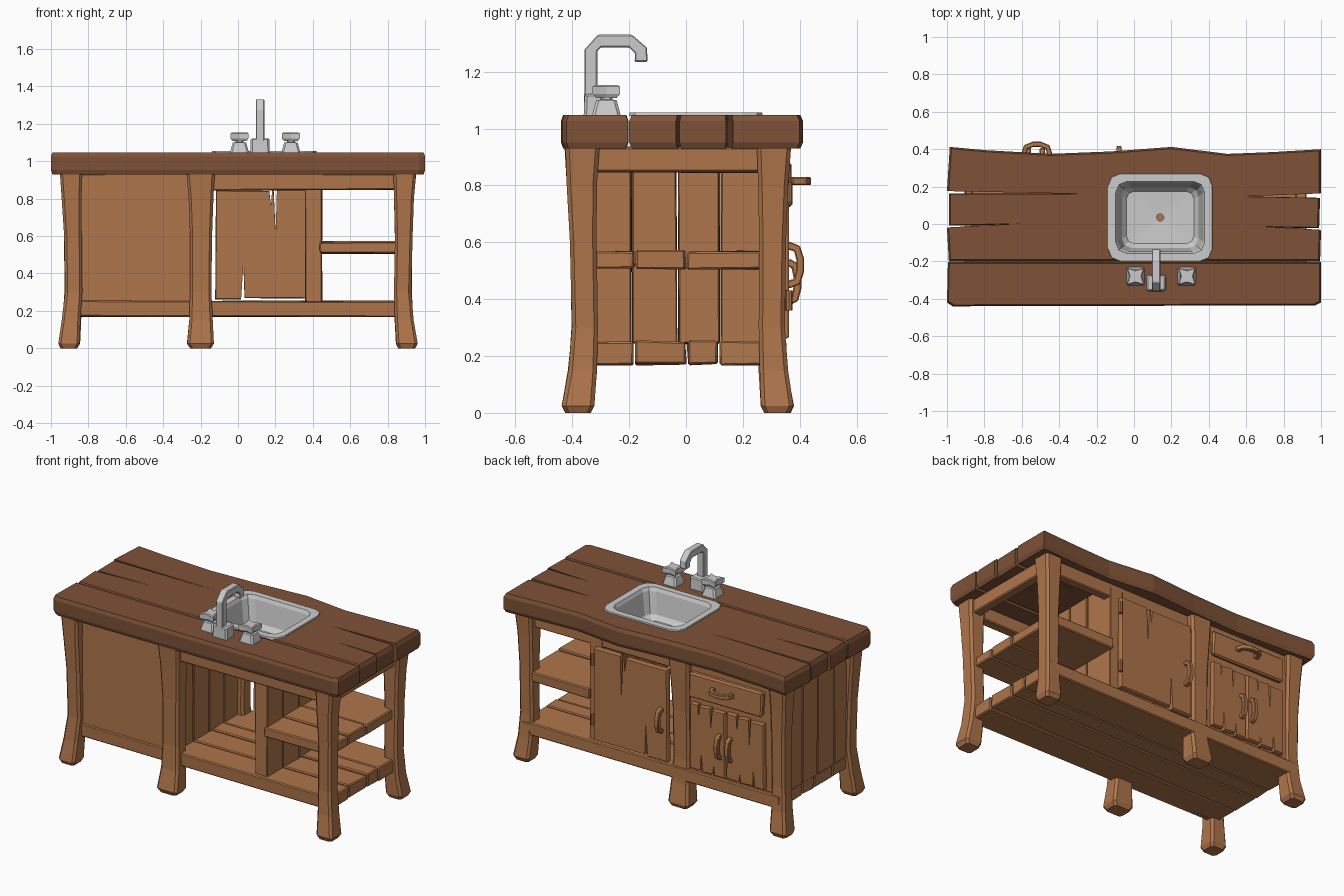
import bpy, bmesh, math, random
from mathutils import Vector

if "Cube" in bpy.data.objects:
    bpy.data.objects.remove(bpy.data.objects["Cube"])
random.seed(4)


def material(name, rgb):
    m = bpy.data.materials.new(name)
    m.diffuse_color = (*rgb, 1)
    m.use_nodes = True
    m.node_tree.nodes["Principled BSDF"].inputs["Base Color"].default_value = m.diffuse_color
    return m


WOOD = material("light_wood", (0.43, 0.18, 0.07))
DARK = material("dark_wood", (0.21, 0.085, 0.038))


def loft(name, rings, mat=None, caps=(True, True), bevel=0):
    """Skin a list of equal-length rings of 3D points."""
    bm = bmesh.new()
    vs = [[bm.verts.new(p) for p in r] for r in rings]
    n = len(rings[0])
    for a, b in zip(vs, vs[1:]):
        for i in range(n):
            bm.faces.new((a[i], a[(i + 1) % n], b[(i + 1) % n], b[i]))
    if caps[0]:
        bm.faces.new(vs[0][::-1])
    if caps[1]:
        bm.faces.new(vs[-1])
    bmesh.ops.recalc_face_normals(bm, faces=bm.faces)
    me = bpy.data.meshes.new(name)
    bm.to_mesh(me)
    bm.free()
    ob = bpy.data.objects.new(name, me)
    bpy.context.collection.objects.link(ob)
    if mat:
        me.materials.append(mat)
    if bevel:
        mod = ob.modifiers.new("bevel", "BEVEL")
        mod.width, mod.segments = bevel, 1
    return ob


def plank(name, x, y, z, jit=0.004, bevel=0.006):
    """Slightly irregular bevelled board."""
    j = lambda: random.uniform(-jit, jit)
    rings = [[(a + j(), b + j(), c + j()) for a, b in
              ((x[0], y[0]), (x[1], y[0]), (x[1], y[1]), (x[0], y[1]))] for c in z]
    return loft(name, rings, WOOD, bevel=bevel)


def slab(name, pts, lo, hi, inset, chamfer, mat, place):
    """Outline extruded from lo to hi with chamfered rims."""
    us, vs = zip(*pts)
    cu, cv = (min(us) + max(us)) / 2, (min(vs) + max(vs)) / 2
    ku, kv = 1 - 2 * inset / (max(us) - min(us)), 1 - 2 * inset / (max(vs) - min(vs))
    small = [(cu + (u - cu) * ku, cv + (v - cv) * kv) for u, v in pts]
    levels = ((small, lo), (pts, lo + chamfer), (pts, hi - chamfer), (small, hi))
    return loft(name, [[place(u, v, w) for u, v in p] for p, w in levels], mat)


def cracked_door(name, x, z, y, low=(), high=()):
    """Upright board with wedge cracks (x, depth, half width) in its edges."""
    pts = [(x[0], z[0])]
    for c, d, w in low:
        pts += [(c - w, z[0]), (c + w * .3, z[0] + d), (c + w, z[0] + .006)]
    pts += [(x[1], z[0] + .004), (x[1] - .003, z[1])]
    for c, d, w in reversed(high):
        pts += [(c + w, z[1]), (c + w * .2, z[1] - d), (c - w, z[1] - .008)]
    pts.append((x[0] + .004, z[1] - .006))
    return slab(name, pts, y[0], y[1], .004, .006, WOOD, lambda u, v, w: (u, w, v))


def sweep(name, path, side, r, mat=None):
    """Square bar following a flat path."""
    P, s, rings = [Vector(p) for p in path], Vector(side), []
    for i, p in enumerate(P):
        t = (P[min(i + 1, len(P) - 1)] - P[max(i - 1, 0)]).normalized()
        n = t.cross(s) * r
        rings.append([p + n + s * r, p - n + s * r, p - n - s * r, p + n - s * r])
    return loft(name, rings, mat, bevel=.004)


def rounded(cx, cy, hx, hy, c, z, seg=2):
    """Ring for a rectangle with rounded or chamfered corners."""
    out = []
    for k, (sx, sy) in enumerate(((1, 1), (-1, 1), (-1, -1), (1, -1))):
        for i in range(seg + 1):
            a = math.pi / 2 * (k + i / seg)
            out.append((cx + sx * (hx - c) + c * math.cos(a), cy + sy * (hy - c) + c * math.sin(a), z))
    return out


# Countertop: straight front plank, wavy cracked back slab
flat = lambda u, v, w: (u, v, w)
slab("counter_front_plank", [(-1, -.42), (-.97, -.44), (.97, -.435), (1, -.42), (1, -.204), (-.995, -.202)],
     .93, 1.048, .008, .022, DARK, flat)
outline = [(-.99, -.2), (.995, -.2), (1, -.035), (.7, -.018), (.99, -.022), (.995, .14), (.57, .148), (1, .165),
           (1, .40), (.75, .385), (.5, .375), (.2, .412), (-.12, .388), (-.45, .375), (-.8, .395), (-.985, .412),
           (-1, .178), (-.28, .163), (-.99, .162), (-.99, -.008), (-.62, -.002), (-1, -.022)]
back = slab("counter_back_slab", outline, .93, 1.048, .01, .022, DARK, flat)
SX, SY = .14, .035
cutter = loft("sink_cutter", [rounded(SX, SY, .24, .2, .06, z) for z in (.8, 1.2)])
mod = back.modifiers.new("sink_hole", "BOOLEAN")
mod.operation, mod.object, mod.solver = "DIFFERENCE", cutter, "EXACT"
cutter.hide_render = True
dg = bpy.context.evaluated_depsgraph_get()
back.data = bpy.data.meshes.new_from_object(back.evaluated_get(dg))
back.modifiers.clear()
bpy.data.objects.remove(cutter)

# Sink: rim, basin and open drain
sink = loft("sink_basin", [rounded(SX, SY, hx, hy, c, z) for hx, hy, c, z in (
    (.28, .235, .065, 1.045), (.278, .233, .065, 1.056), (.238, .193, .06, 1.056), (.228, .183, .055, 1.035),
    (.205, .163, .05, .9), (.18, .14, .04, .872), (.02, .02, .0199, .866))], caps=(False, False))
sol = sink.modifiers.new("thickness", "SOLIDIFY")
sol.thickness = .008

# Faucet
FX = .118
loft("faucet_base", [rounded(FX, -.315, a, b, .01, z, 1) for a, b, z in
                     ((.052, .045, 1.045), (.05, .042, 1.115), (.042, .036, 1.122))])
sweep("faucet_spout", [(FX, y, z) for y, z in ((-.335, 1.05), (-.335, 1.275), (-.305, 1.308), (-.195, 1.308),
                                               (-.158, 1.275), (-.158, 1.235))], (1, 0, 0), .023)
for name, x in (("left", .008), ("right", .283)):
    loft(name + "_tap_base", [rounded(x, -.28, h, h, .01, z, 1) for h, z in
                              ((.05, 1.045), (.047, 1.06), (.036, 1.1), (.022, 1.102), (.022, 1.118))])
    star = [(math.cos(k * math.pi / 4), math.sin(k * math.pi / 4), .068 if k % 2 else .034) for k in range(8)]
    loft(name + "_tap_handle", [[(x + a * r * s, -.28 + b * r * s, z) for a, b, r in star]
                                for s, z in ((.75, 1.108), (1, 1.122), (1, 1.148), (.85, 1.153))])

# Six legs: waisted posts with feet kicked outwards
PROFILE = ((0, .013, .045), (.025, .013, .057), (.15, 0, .05), (.3, -.009, .046),
           (.6, -.006, .047), (.8, 0, .053), (.935, 0, .06))
for xn, xc, sx in (("left", -.89, -1), ("middle", -.2, 0), ("right", .89, 1)):
    for yn, yc, sy in (("front", -.365, -1), ("back", .308, 1)):
        wide = 1 if sx else 1.25
        rings = []
        for z, out, h in PROFILE:
            j = lambda: random.uniform(-.003, .003)
            rings.append(rounded(xc + sx * out + j(), yc + sy * out + j(), h * wide, h, .014, z, 1))
        loft(f"{yn}_{xn}_leg", rings, WOOD)

# Bottom and middle shelves
for i, (a, b) in enumerate(((-.37, -.183), (-.177, -.001), (.005, .11), (.116, .35))):
    plank(f"bottom_shelf_plank_{i}", (-.9, .905), (a, b), (.17, .253))
for i, (a, b) in enumerate(((-.36, -.183), (-.177, -.001), (.005, .34))):
    plank(f"middle_shelf_plank_{i}", (.435, .9), (a, b), (.507, .57))

# Rails under the counter
plank("front_rail", (-.15, .86), (-.39, -.33), (.845, .935))
plank("back_rail", (-.86, .86), (.27, .325), (.85, .935))
plank("right_rail", (.865, .92), (-.32, .27), (.845, .935))

# Vertical plank walls and front panel
plank("front_panel", (-.86, -.22), (-.365, -.335), (.17, .935))
for name, x in (("left_wall", (-.905, -.865)), ("middle_wall", (-.23, -.18)), ("divider", (.36, .45))):
    for i, (a, b) in enumerate(((-.345, -.193), (-.187, -.033), (-.027, .117), (.123, .325))):
        plank(f"{name}_plank_{i}", x, (a, b), (.245, .935), .003, .004)

# Back face: frame, drawer, double doors, single door
plank("cabinet_frame", (-.86, -.22), (.29, .333), (.245, .935))
plank("drawer_front", (-.79, -.28), (.33, .375), (.725, .88), .006, .01)
cracked_door("double_door_left", (-.8, -.535), (.265, .685), (.33, .362),
             ((-.73, .1, .008), (-.63, .06, .006)), ((-.7, .16, .008), (-.61, .09, .007)))
cracked_door("double_door_right", (-.525, -.28), (.265, .685), (.33, .362),
             ((-.45, .07, .006), (-.36, .12, .008)), ((-.43, .13, .008), (-.34, .08, .006)))
cracked_door("single_door", (-.122, .395), (.262, .85), (.325, .362),
             ((.025, .2, .01),), ((.175, .09, .008), (.2, .25, .009)))
for i, z in enumerate((.36, .74)):
    loft(f"door_hinge_{i}", [[(.402 + .012 * math.cos(k * math.pi / 4), .362 + .012 * math.sin(k * math.pi / 4), h)
                              for k in range(8)] for h in (z, z + .07)], WOOD)

# Handles
ARC = ((-.07, 0), (-.058, .75), (-.02, 1), (.02, 1), (.058, .75), (.07, 0))
for name, x, z, reach in (("single_door_handle", -.08, .52, .045), ("double_door_handle_left", -.565, .46, .035),
                          ("double_door_handle_right", -.49, .46, .035)):
    sweep(name, [(x, .357 + reach * d, z + t) for t, d in ARC], (1, 0, 0), .014, WOOD)
sweep("drawer_handle", [(-.52 + t, .37 + .056 * d, .815) for t, d in ARC], (0, 0, 1), .014, WOOD)
